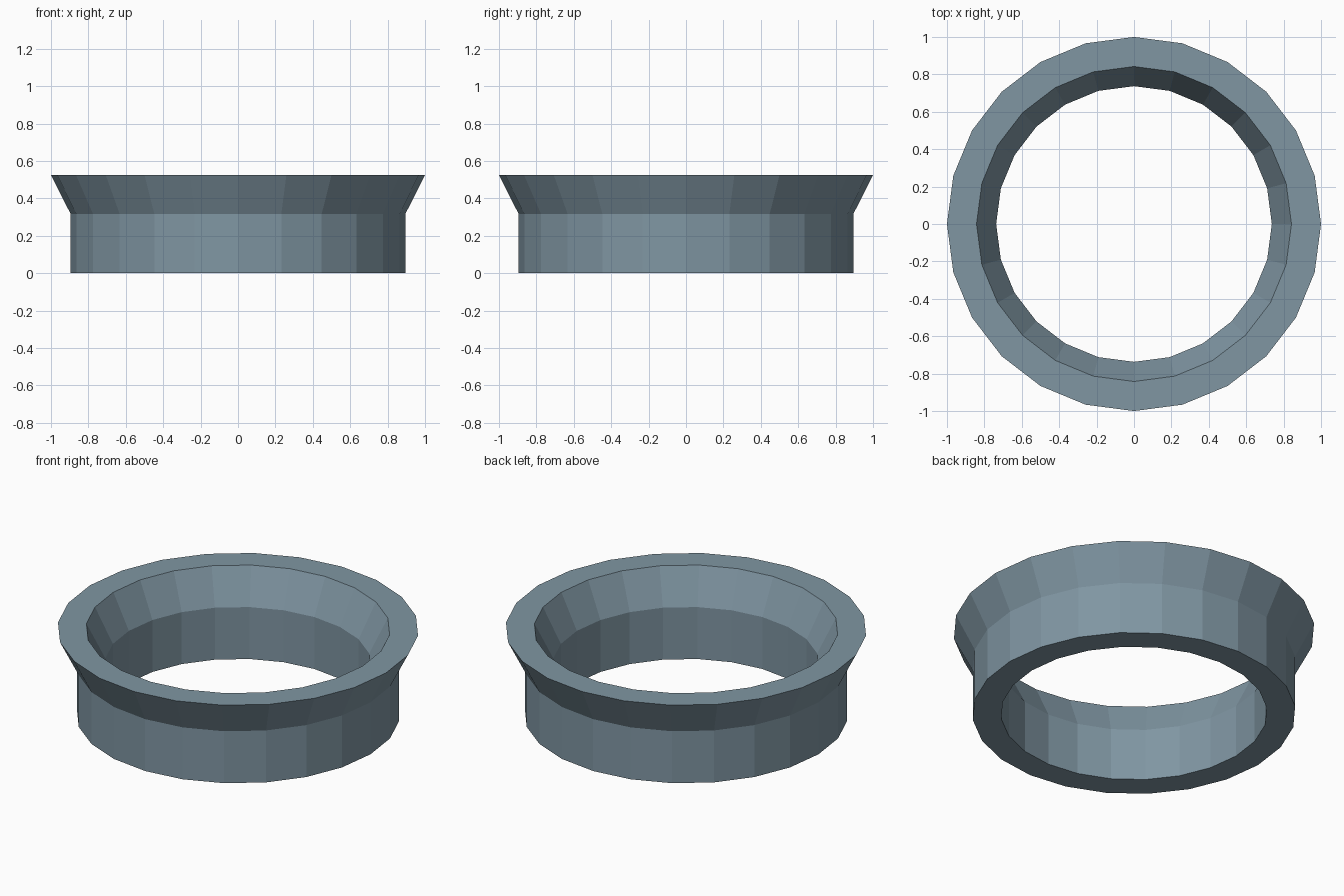
import bpy
import bmesh
from math import cos, sin, tau

if "Cube" in bpy.data.objects:
    bpy.data.objects.remove(bpy.data.objects["Cube"], do_unlink=True)

SIDES = 24

# Blue-grey metal
metal = bpy.data.materials.new("blue_grey_metal")
metal.use_nodes = True
colour = (0.215, 0.305, 0.365, 1.0)
metal.diffuse_color = colour
metal.node_tree.nodes["Principled BSDF"].inputs["Base Color"].default_value = colour


def lathe_ring(name, profile, material):
    """Sweep a closed (radius, height) profile around the z axis."""
    bm = bmesh.new()
    rings = []
    for i in range(SIDES):
        a = tau * i / SIDES
        rings.append([bm.verts.new((r * cos(a), r * sin(a), z)) for r, z in profile])
    n = len(profile)
    for i in range(SIDES):
        here, there = rings[i], rings[(i + 1) % SIDES]
        for j in range(n):
            k = (j + 1) % n
            bm.faces.new((here[j], there[j], there[k], here[k]))
    bmesh.ops.recalc_face_normals(bm, faces=bm.faces)
    mesh = bpy.data.meshes.new(name)
    bm.to_mesh(mesh)
    bm.free()
    mesh.materials.append(material)
    obj = bpy.data.objects.new(name, mesh)
    bpy.context.scene.collection.objects.link(obj)
    return obj


# Straight collar with a flared rim, outside wall up and inside wall down
lathe_ring("flared_collar", [
    (0.895, 0.0), (0.895, 0.317), (1.0, 0.525),
    (0.842, 0.525), (0.737, 0.317), (0.737, 0.0),
], metal)
